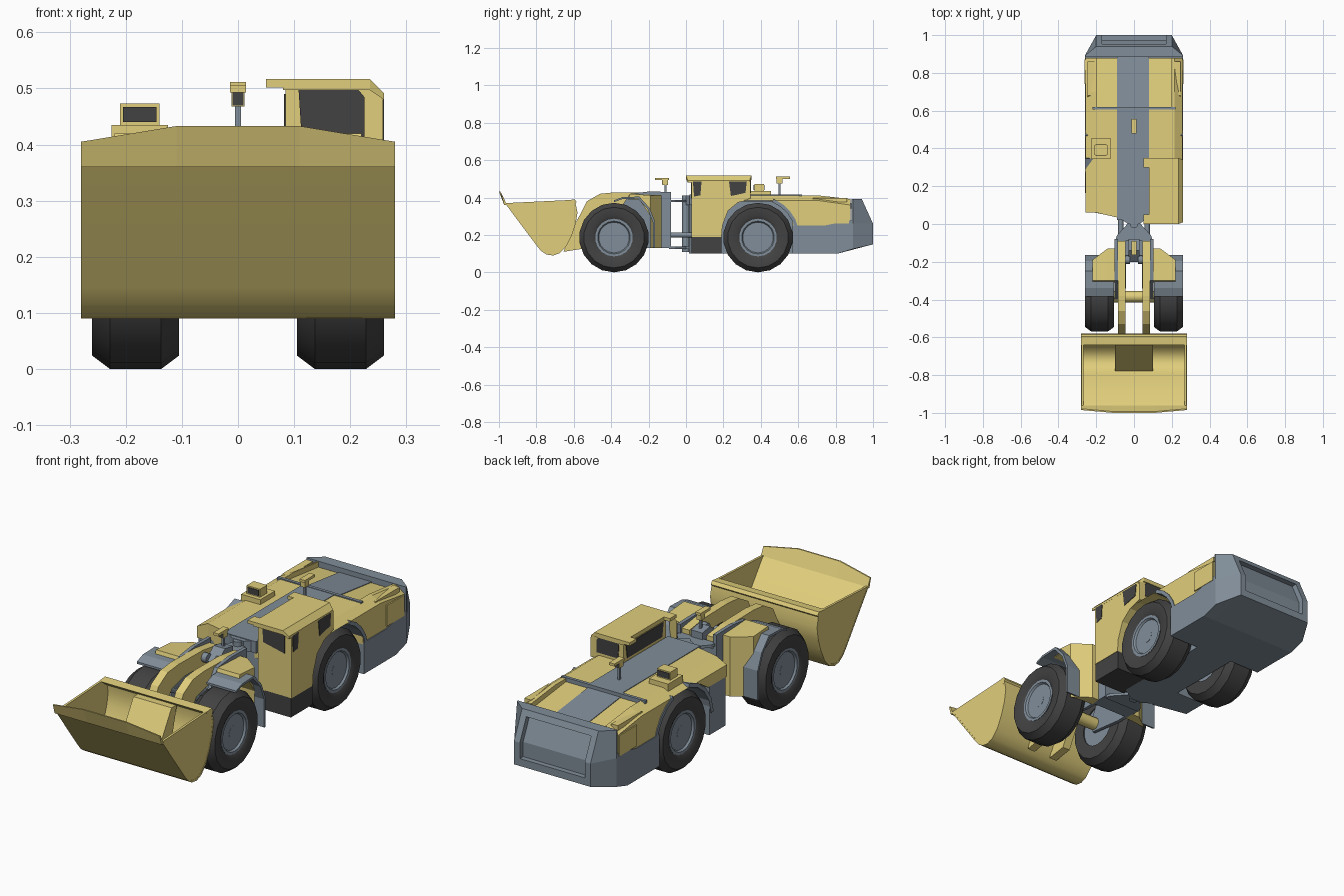
import bpy, bmesh, math
from mathutils import Vector

if "Cube" in bpy.data.objects:
    bpy.data.objects.remove(bpy.data.objects["Cube"])


def material(name, rgb):
    m = bpy.data.materials.new(name)
    m.diffuse_color = (*rgb, 1)
    m.use_nodes = True
    m.node_tree.nodes["Principled BSDF"].inputs["Base Color"].default_value = m.diffuse_color
    return m


YELLOW = material("yellow_paint", (0.75, 0.62, 0.20))
STEEL = material("blue_grey_steel", (0.22, 0.27, 0.32))
DARK = material("dark_rubber", (0.055, 0.055, 0.055))


def loft(name, rings, mat, smooth=None, closed=False):
    """Skin equal-length rings of 3D points; cap the ends unless closed."""
    bm = bmesh.new()
    vs = [[bm.verts.new(p) for p in r] for r in rings]
    n, k = len(rings[0]), len(rings)
    for i in range(k if closed else k - 1):
        a, b = vs[i], vs[(i + 1) % k]
        for j in range(n):
            bm.faces.new((a[j], a[(j + 1) % n], b[(j + 1) % n], b[j]))
    if not closed:
        bm.faces.new(vs[0])
        bm.faces.new(vs[-1])
    bmesh.ops.recalc_face_normals(bm, faces=bm.faces)
    me = bpy.data.meshes.new(name)
    bm.to_mesh(me)
    bm.free()
    ob = bpy.data.objects.new(name, me)
    bpy.context.collection.objects.link(ob)
    me.materials.append(mat)
    if smooth:
        bpy.ops.object.select_all(action='DESELECT')
        bpy.context.view_layer.objects.active = ob
        ob.select_set(True)
        bpy.ops.object.shade_smooth_by_angle(angle=math.radians(smooth))
    return ob


def sections(name, secs, mat, smooth=None):
    """Loft side profiles (y, z) placed at different x."""
    return loft(name, [[(x, y, z) for y, z in pts] for x, pts in secs], mat, smooth)


def prism(name, pts, x0, x1, mat, smooth=None):
    return sections(name, [(x0, pts), (x1, pts)], mat, smooth)


def plate(name, pts, z0, z1, mat):
    return loft(name, [[(x, y, z) for x, y in pts] for z in (z0, z1)], mat)


def box(name, x0, x1, y0, y1, z0, z1, mat):
    return plate(name, [(x0, y0), (x1, y0), (x1, y1), (x0, y1)], z0, z1, mat)


def strip(path, centre, s):
    """Thick curved sheet: path plus the same path scaled towards a centre."""
    cy, cz = centre
    return path + [(cy + (y - cy) * s, cz + (z - cz) * s) for y, z in reversed(path)]


def rod(name, a, b, r, mat, n=12):
    a, b = Vector(a), Vector(b)
    q = (b - a).to_track_quat('Z', 'Y')
    circle = [q @ Vector((r * math.cos(t), r * math.sin(t), 0))
              for t in (2 * math.pi * i / n for i in range(n))]
    return loft(name, [[c + p for c in circle] for p in (a, b)], mat, 40)


def cut(ob, cutter):
    mod = ob.modifiers.new("cut", 'BOOLEAN')
    mod.object = cutter
    mod.solver = 'EXACT'
    cutter.hide_render = True
    cutter.hide_viewport = True


def revolve(name, prof, side, cy, cz, mat, n=18):
    rings = []
    for i in range(n):
        t = 2 * math.pi * (i + 0.5) / n
        rings.append([(side * x, cy + r * math.cos(t), cz + r * math.sin(t)) for x, r in prof])
    return loft(name, rings, mat, 35, closed=True)


# Wheels
TYRE = [(.105, .10), (.105, .162), (.137, .186), (.228, .186), (.26, .162), (.26, .118), (.25, .10)]
RIM = [(.11, .02), (.11, .101), (.252, .101), (.252, .088), (.243, .082), (.243, .02)]
for cy, end in ((-.385, "front"), (.385, "rear")):
    for s, lr in ((1, "right"), (-1, "left")):
        revolve(f"{end}_{lr}_tyre", TYRE, s, cy, .186, DARK)
        revolve(f"{end}_{lr}_rim", RIM, s, cy, .186, STEEL)
        rod(f"{end}_{lr}_hub", (s * .12, cy, .186), (s * .244, cy, .186), .03, STEEL)
    rod(f"{end}_axle", (-.12, cy, .186), (.12, cy, .186), .03, YELLOW)

# Bucket
SHELL = [(-.968, .37), (-.80, .145), (-.775, .115), (-.745, .095), (-.71, .09), (-.675, .103),
         (-.64, .14), (-.61, .20), (-.59, .26), (-.58, .32), (-.595, .388)]
prism("bucket_shell", strip(SHELL, (-.75, .30), .95), -.28, .28, YELLOW, 40)
for s in (-1, 1):
    prism("bucket_side", SHELL, s * .268, s * .279, YELLOW)
LIP_OUT = [(-.972, .36), (-.985, .405), (-.978, .405), (-.958, .362)]
LIP_MID = [(-.972, .36), (-1.0, .433), (-.993, .433), (-.958, .362)]
sections("bucket_lip", [(-.28, LIP_OUT), (-.11, LIP_MID), (.11, LIP_MID), (.28, LIP_OUT)], YELLOW)
prism("bucket_top_rail", [(-.585, .375), (-.595, .39), (-.64, .385), (-.60, .355)], -.28, .28, YELLOW)
prism("bucket_inner_mount", [(-.60, .36), (-.64, .36), (-.78, .125), (-.66, .13)], -.10, .10, YELLOW)

# Boom arms, lift cylinders and front frame sides
BOOM = [(-.09, .41), (-.20, .425), (-.38, .428), (-.46, .42), (-.53, .38), (-.565, .31), (-.60, .25),
        (-.655, .11), (-.56, .125), (-.50, .24), (-.43, .33), (-.33, .355), (-.09, .35)]
CHEEK = [(-.08, .13), (-.08, .43), (-.20, .432), (-.30, .42), (-.34, .36), (-.40, .22), (-.40, .15), (-.22, .13)]
BOX = [(-.13, .13), (-.18, .13), (-.19, .30), (-.25, .39), (-.31, .39), (-.30, .42), (-.13, .412)]
FENDER = [(-.385, .385), (-.34, .402), (-.25, .405), (-.195, .345), (-.165, .27), (-.165, .13)]
for s, lr in ((1, "right"), (-1, "left")):
    prism(f"boom_arm_{lr}", BOOM, s * .045, s * .085, YELLOW)
    rod(f"lift_cylinder_{lr}", (s * .065, -.12, .20), (s * .065, -.34, .28), .022, STEEL)
    rod(f"lift_piston_{lr}", (s * .065, -.34, .28), (s * .065, -.45, .33), .012, STEEL)
    prism(f"front_frame_cheek_{lr}", CHEEK, s * .086, s * .103, STEEL)
    clipped = [(min(y, -.19), z) for y, z in BOX]
    sections(f"front_side_box_{lr}", [(s * .10, BOX), (s * .14, BOX), (s * .22, clipped)], YELLOW)
    prism(f"front_fender_{lr}", strip(FENDER, (-.385, .186), .95), s * .105, s * .26, STEEL)
    rod(f"boom_pin_{lr}", (s * .02, -.19, .39), (s * .09, -.19, .39), .022, STEEL)
box("front_frame_core", -.09, .09, -.17, -.08, .13, .36, STEEL)
prism("tilt_cylinder_mount", [(-.08, .36), (-.08, .42), (-.14, .43), (-.20, .38), (-.17, .36)], -.03, .03, STEEL)

# Articulation hinge
HINGE = [(-.10, -.09), (.10, -.09), (.09, -.06), (.035, .0), (.03, .05), (-.03, .05), (-.035, .0), (-.09, -.06)]
for z in (.125, .375):
    plate("hinge_plate", HINGE, z, z + .013, STEEL)
rod("hinge_pin", (0, 0, .11), (0, 0, .41), .022, STEEL)
for s in (-1, 1):
    rod("steering_cylinder", (s * .07, -.10, .20), (s * .07, .06, .20), .014, STEEL)

# Rear chassis and tapered nose
plate("rear_chassis", [(-.10, .60), (-.10, .06), (-.03, 0.015), (.03, 0.015), (.10, .06), (.10, .60)], .10, .38, STEEL)
plate("left_front_block", [(-.255, .19), (-.255, .07), (-.08, .035), (-.08, .19)], .10, .34, STEEL)

# Counterweight with recessed rear grille
CW = [(.57, .10), (.81, .10), (1.0, .15), (1.0, .26), (.94, .392), (.885, .392), (.885, .28), (.74, .25), (.57, .25)]
CW_SIDE = [(min(y, .892), .125 if z == .15 else z) for y, z in CW]
weight = sections("counterweight", [(-.26, CW_SIDE), (-.2, CW), (.2, CW), (.26, CW_SIDE)], STEEL)
grille = prism("grille_cutter", [(.975, .185), (.975, .255), (.925, .365), (1.1, .365), (1.1, .185)], -.17, .17, STEEL)
cut(weight, grille)

# Engine hood with wheel arches and a sunken rear deck
HOOD = [(.57, .24), (.565, .31), (.50, .375), (.43, .39), (.33, .39), (.26, .37), (.20, .33), (.06, .33),
        (.06, .412), (.70, .412), (.88, .392), (.88, .24)]
HOOD_SIDE = [(y, min(z, .385 if y < .8 else .36)) for y, z in HOOD]
HOOD_IN = [(.035 if y == .06 else y, z) for y, z in HOOD]
hood = sections("engine_hood", [(-.256, HOOD_SIDE), (-.20, HOOD), (-.09, HOOD_IN), (.09, HOOD_IN),
                                (.215, HOOD), (.256, HOOD_SIDE)], YELLOW)
deck = prism("deck_cutter", [(.615, .398), (.895, .365), (.895, .5), (.615, .5)], -.195, .195, YELLOW)
cut(hood, deck)
prism("hood_centre_strip", [(.02, .36), (.02, .415), (.61, .415), (.61, .36)], -.09, .08, STEEL)
prism("deck_centre_strip", [(.61, .38), (.61, .402), (.885, .369), (.885, .34)], -.09, .08, STEEL)
prism("deck_front_bar", [(.605, .40), (.605, .417), (.62, .417), (.62, .39)], -.22, .22, STEEL)
plate("hood_nose", [(-.09, .04), (-.03, .0), (.03, .0), (.08, .04)], .36, .412, STEEL)
for s, lr in ((1, "right"), (-1, "left")):
    box(f"side_locker_{lr}", s * .20, s * .262, .74, .872, .262, .36, YELLOW)
    prism(f"hood_side_panel_{lr}", [(.66, .375), (.68, .398), (.86, .398), (.86, .375)], s * .21, s * .245, YELLOW)


def arch(a0, a1, n=4):
    return [(.385 + .222 * math.cos(t), .186 + .222 * math.sin(t))
            for t in (math.radians(a0 + (a1 - a0) * i / n) for i in range(n + 1))]


for s in (1, -1):
    prism("rear_fender_lip", strip(arch(68, 12), (.385, .186), .92), s * .11, s * .26, STEEL)
prism("left_front_fender_lip", strip(arch(100, 175), (.385, .186), .92), -.11, -.26, STEEL)

# Operator cab
CAB = [(.03, .19), (.19, .19), (.195, .25), (.225, .33), (.28, .375), (.345, .395), (.345, .50), (.03, .50)]
CAB_SIDE = [(y, min(z, .487)) for y, z in CAB]
sections("cab_body", [(.085, CAB), (.237, CAB), (.258, CAB_SIDE)], YELLOW)
box("cab_skirt", .085, .256, .03, .19, .10, .192, DARK)
ROOF = [(.0, .497), (.0, .517), (.35, .517), (.35, .497)]
ROOF_EDGE = [(.01, .48), (.01, .492), (.34, .492), (.34, .48)]
sections("cab_roof", [(.08, ROOF), (.235, ROOF), (.26, ROOF_EDGE)], YELLOW)
for y in (.0, .30):
    box("roof_tab", .05, .09, y, y + .05, .502, .517, YELLOW)
prism("side_window_front", [(.037, .485), (.083, .485), (.077, .412), (.043, .405)], .25, .2605, DARK)
prism("side_window_rear", [(.23, .485), (.325, .485), (.318, .425), (.24, .408)], .25, .2605, DARK)
prism("inner_window", [(.05, .49), (.33, .49), (.32, .425), (.06, .425)], .082, .10, DARK)
PANE = [(.108, .497), (.215, .497), (.225, .485), (.225, .395), (.113, .42)]
loft("front_window", [[(x, y, z) for x, z in PANE] for y in (.027, .05)], DARK)
loft("rear_window", [[(x, y, max(z, .425)) for x, z in PANE] for y in (.33, .348)], DARK)


# Work lamps on posts
def lamp(y, d, z, label):
    box(f"{label}_lamp_post", -.005, .005, y - .005, y + .005, .40, z + .02, STEEL)
    box(f"{label}_lamp_body", -.012, .012, y - .015, y + .015, z + .01, z + .04, YELLOW)
    box(f"{label}_lamp_visor", -.014, .014, y - .02 * d, y + .055 * d, z + .035, z + .047, YELLOW)
    box(f"{label}_lamp_lens", -.010, .010, y + .013 * d, y + .017 * d, z + .012, z + .035, DARK)


lamp(-.11, -1, .458, "front")
lamp(.50, 1, .465, "rear")

# Air intake box
box("intake_base", -.225, -.125, .345, .455, .39, .435, YELLOW)
box("intake_box", -.21, -.14, .365, .418, .435, .473, YELLOW)
box("intake_grille_front", -.205, -.145, .362, .37, .44, .467, DARK)
box("intake_grille_rear", -.205, -.145, .413, .421, .44, .467, DARK)
